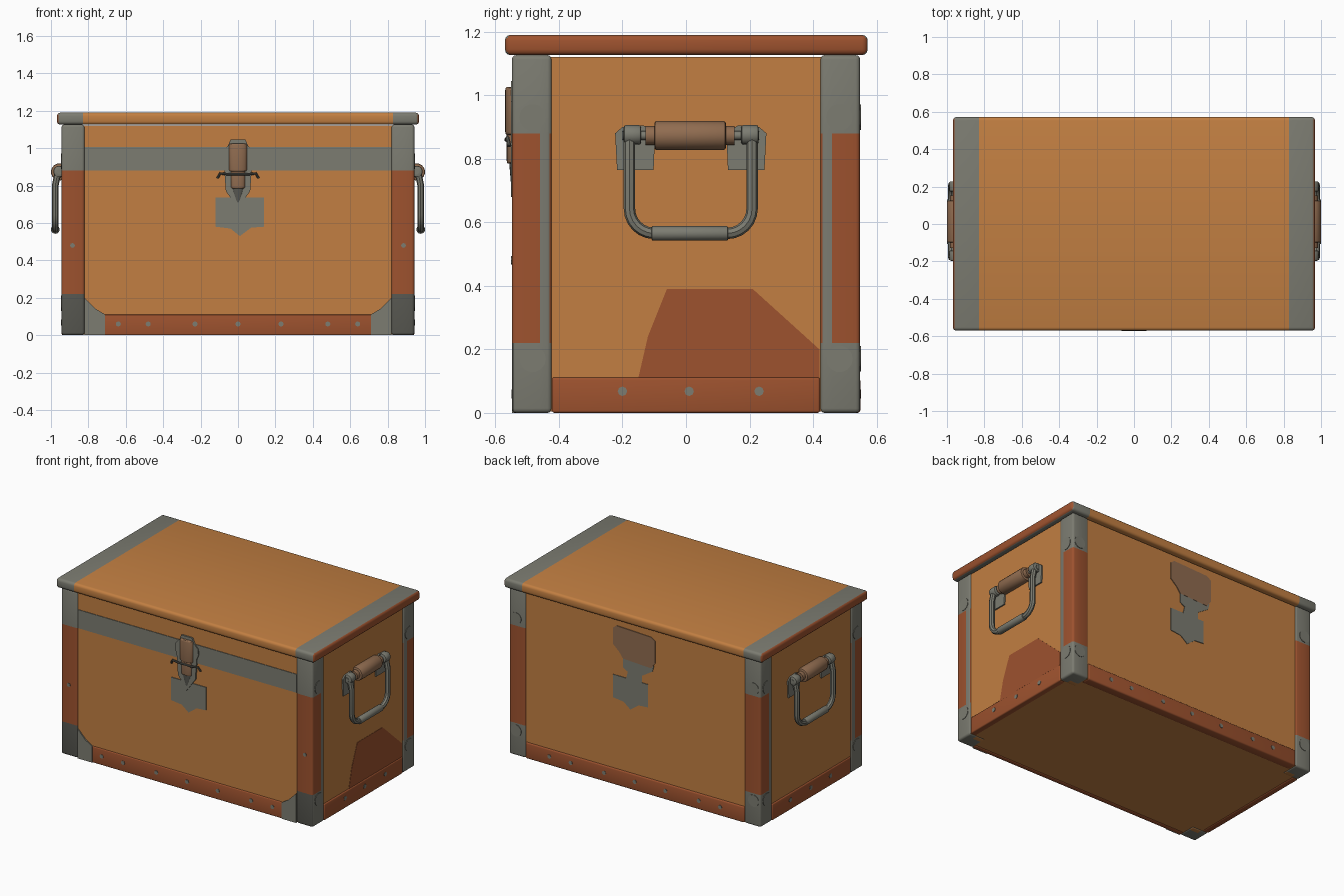
import bpy, bmesh, math
from mathutils import Vector, Matrix

old = bpy.data.objects.get("Cube")
if old:
    bpy.data.objects.remove(old, do_unlink=True)


def material(name, r, g, b):
    m = bpy.data.materials.new(name)
    m.use_nodes = True
    m.diffuse_color = (r, g, b, 1)
    m.node_tree.nodes["Principled BSDF"].inputs["Base Color"].default_value = (r, g, b, 1)
    return m


TAN = material("tan hide", 0.54, 0.212, 0.054)
RED = material("red leather", 0.34, 0.085, 0.028)
GREY = material("grey metal", 0.20, 0.20, 0.165)
DARK = material("dark metal", 0.10, 0.10, 0.085)
BROWN = material("worn brown", 0.28, 0.15, 0.08)


def finish(name, bm, mats, rule=None):
    """Turn a bmesh into a shaded object; rule picks a material per face."""
    bmesh.ops.recalc_face_normals(bm, faces=bm.faces)
    if rule:
        for f in bm.faces:
            f.material_index = mats.index(rule(f.calc_center_median(), f.normal))
    me = bpy.data.meshes.new(name)
    bm.to_mesh(me)
    bm.free()
    for m in mats:
        me.materials.append(m)
    ob = bpy.data.objects.new(name, me)
    bpy.context.collection.objects.link(ob)
    smooth(ob)
    return ob


def smooth(ob):
    bpy.ops.object.select_all(action='DESELECT')
    ob.select_set(True)
    bpy.context.view_layer.objects.active = ob
    bpy.ops.object.shade_smooth_by_angle(angle=math.radians(40))


def box(name, lo, hi, mats, bevel=0.0, cuts=(), rule=None):
    """Box between two corners, bevelled, then cut by (axis, position) planes."""
    lo, hi = Vector(lo), Vector(hi)
    bm = bmesh.new()
    bmesh.ops.create_cube(bm, size=1)
    size = hi - lo
    for v in bm.verts:
        v.co = (lo + hi) / 2 + Vector(c * s for c, s in zip(v.co, size))
    if bevel:
        bmesh.ops.bevel(bm, geom=bm.edges[:], offset=bevel, segments=3,
                        profile=0.5, affect='EDGES')
    for axis, pos in cuts:
        n = Vector((0, 0, 0))
        n[axis] = 1
        bmesh.ops.bisect_plane(bm, geom=bm.verts[:] + bm.edges[:] + bm.faces[:],
                               plane_co=n * pos, plane_no=n)
    return finish(name, bm, mats, rule)


def plate(name, pts, axis, pos, mat, thick=0.008):
    """Flat outline in (sideways, z), set across axis 0 or 1 at pos."""
    bm = bmesh.new()
    a = pos - thick / 2
    vs = [bm.verts.new((a, u, z) if axis == 0 else (u, a, z)) for u, z in pts]
    face = bm.faces.new(vs)
    ext = bmesh.ops.extrude_face_region(bm, geom=[face])
    move = Vector((thick, 0, 0) if axis == 0 else (0, thick, 0))
    for v in ext["geom"]:
        if isinstance(v, bmesh.types.BMVert):
            v.co += move
    return finish(name, bm, [mat])


def rod(name, loc, axis, r, depth, mat, sides=14, r2=None, squash=1.0, bevel=0.0):
    """Cylinder or cone along an axis; squash flattens it in y."""
    bm = bmesh.new()
    bmesh.ops.create_cone(bm, cap_ends=True, segments=sides, radius1=r,
                          radius2=r if r2 is None else r2, depth=depth)
    if bevel:
        rims = [e for e in bm.edges if abs(e.verts[0].co.z - e.verts[1].co.z) < 1e-5]
        bmesh.ops.bevel(bm, geom=rims, offset=bevel, segments=2, profile=0.5, affect='EDGES')
    rot = {0: Matrix.Rotation(math.pi / 2, 4, 'Y'),
           1: Matrix.Rotation(math.pi / 2, 4, 'X'), 2: Matrix()}[axis]
    bm.transform(Matrix.Translation(loc) @ Matrix.Diagonal((1, squash, 1, 1)) @ rot)
    return finish(name, bm, [mat])


def tube(name, pts, r, mat):
    cu = bpy.data.curves.new(name, 'CURVE')
    cu.dimensions = '3D'
    cu.bevel_depth = r
    cu.bevel_resolution = 2
    cu.use_fill_caps = True
    sp = cu.splines.new('POLY')
    sp.points.add(len(pts) - 1)
    for p, co in zip(sp.points, pts):
        p.co = (*co, 1)
    cu.materials.append(mat)
    ob = bpy.data.objects.new(name, cu)
    bpy.context.collection.objects.link(ob)
    bpy.ops.object.select_all(action='DESELECT')
    ob.select_set(True)
    bpy.context.view_layer.objects.active = ob
    bpy.ops.object.convert(target='MESH')
    smooth(bpy.context.view_layer.objects.active)


# Body and lid
box("body", (-.935, -.539, .004), (.935, .541, 1.12), [TAN])


def lid_rule(c, n):
    if abs(n.x) > .6:
        return RED
    return GREY if abs(c.x) > .83 else TAN


box("lid", (-.968, -.57, 1.126), (.968, .572, 1.19), [TAN, GREY, RED], .018,
    [(0, -.83), (0, .83)], lid_rule)


# Corner posts, leather in the middle and metal at the ends
def post_rule(c, n):
    if n.z < -.9 and abs(c.x) < .89 and abs(c.y) < .46:
        return TAN
    if c.z < .22:
        return DARK if c.y < 0 and n.y < -.5 else GREY
    inner = abs(n.x) > .9 and abs(c.y) < .46
    return GREY if c.z > .88 or inner else RED


for sx in (-1, 1):
    for sy in (-1, 1):
        y0, y1 = sorted((sy * .422, sy * .548))
        x0, x1 = sorted((sx * .82, sx * .943))
        box("corner_post", (x0, y0, 0), (x1, y1, 1.126), [GREY, RED, DARK, TAN], .014,
            [(2, .22), (2, .88), (0, sx * .89), (1, sy * .46)], post_rule)
        for z in (.17, .93):
            rod("side_stud", (sx * .943, sy * .483, z), 0, .042, .006, GREY)
            if sy > 0:
                rod("back_stud", (sx * .89, .548, z), 1, .04, .006, GREY)
    rod("post_rivet", (sx * .885, -.548, .48), 1, .013, .005, GREY, 8)

# Bottom rails with rivets
box("front_rail", (-.82, -.546, 0), (.82, -.515, .11), [RED], .006)
box("back_rail", (-.82, .485, 0), (.82, .549, .11), [RED], .01)
for x in (-.64, -.48, -.23, 0, .23, .48, .64):
    rod("front_rivet", (x, -.546, .06), 1, .014, .005, GREY, 8)
    rod("back_rivet", (x, .549, .06), 1, .014, .005, GREY, 8)
for s in (-1, 1):
    x0, x1 = sorted((s * .9, s * .943))
    box("side_rail", (x0, -.422, 0), (x1, .422, .112), [RED], .008)
    for y in (-.2, .01, .23):
        rod("side_rivet", (s * .943, y, .068), 0, .015, .005, GREY, 8)
    plate("front_gusset", [(s * .82, 0), (s * .71, 0), (s * .71, .11), (s * .76, .14),
                           (s * .82, .2)], 1, -.544, GREY)

# Painted bands and patches
plate("front_band", [(-.82, .88), (.82, .88), (.82, 1.005), (-.82, 1.005)], 1, -.539, GREY)
shield = [(-.12, .735), (.14, .735), (.14, .58), (.07, .575), (.01, .53), (-.04, .57), (-.12, .58)]
plate("front_shield", shield, 1, -.54, GREY)
plate("back_shield", [(.045 - u, z + .008) for u, z in shield], 1, .541, GREY)
plate("back_neck", [(-.05, .73), (.07, .73), (.055, .79), (.09, .81), (.09, .88), (-.14, .88),
                    (-.13, .84), (-.05, .79)], 1, .541, GREY)
plate("back_hasp_mark", [(-.15, 1.05), (-.12, 1.07), (.14, 1.08), (.165, 1.06), (.165, .95),
                         (.12, .91), (.09, .87), (-.12, .86), (-.15, .9)],
      1, .542, BROWN)
plate("side_patch", [(-.15, .11), (-.12, .24), (-.06, .39), (.21, .39), (.42, .2), (.42, .11)],
      0, .933, RED)

# Front latch
half = [(0, .68), (.065, .77), (.075, .91), (.088, .94), (.085, .98), (.055, 1.01), (.04, 1.045)]
plate("latch_plate", half + [(-u, z) for u, z in reversed(half[1:])], 1, -.544, GREY, .012)
rod("latch_barrel", (0, -.549, .95), 2, .048, .15, BROWN, 16, squash=.42, bevel=.01)
rod("latch_sleeve", (0, -.549, .835), 2, .038, .1, BROWN, 16, squash=.4, bevel=.008)
rod("latch_spike", (0, -.547, .74), 2, .005, .1, DARK, 12, r2=.032, squash=.3)
tube("latch_wire", [(-.11, -.556, .84), (-.095, -.562, .865), (-.05, -.565, .86), (.05, -.565, .86),
                    (.095, -.562, .865), (.11, -.556, .84)], .007, DARK)

# Carrying handles on both ends
for s in (-1, 1):
    cx = s * .977
    loop = [(s * .962, -.178, .875), (cx, -.178, .8)]
    for yc, start in ((-.1, 180), (.13, 270)):
        for i in range(7):
            t = math.radians(start + i * 15)
            loop.append((cx, yc + .078 * math.cos(t), .643 + .078 * math.sin(t)))
    loop += [(cx, .208, .8), (s * .962, .208, .875)]
    tube("handle_loop", loop, .018, GREY)
    rod("handle_sleeve", (cx, .012, .565), 1, .023, .24, GREY, 16, bevel=.004)
    rod("handle_grip", (s * .954, .013, .873), 1, .046, .225, BROWN, 18, bevel=.008)
    rod("grip_pin", (s * .954, .013, .873), 1, .03, .28, BROWN, 14)
    rod("hinge_pin", (s * .954, .015, .873), 1, .014, .43, GREY, 10)
    for e in (-1, 1):
        pts = [(.117, .765), (.232, .765), (.238, .88), (.215, .9), (.15, .905), (.112, .885)]
        plate("handle_bracket", [(.015 + e * u, z) for u, z in pts], 0, s * .938, GREY, .012)
        rod("handle_knuckle", (s * .957, .016 + e * .185, .875), 1, .031, .055, GREY, 14, bevel=.008)
